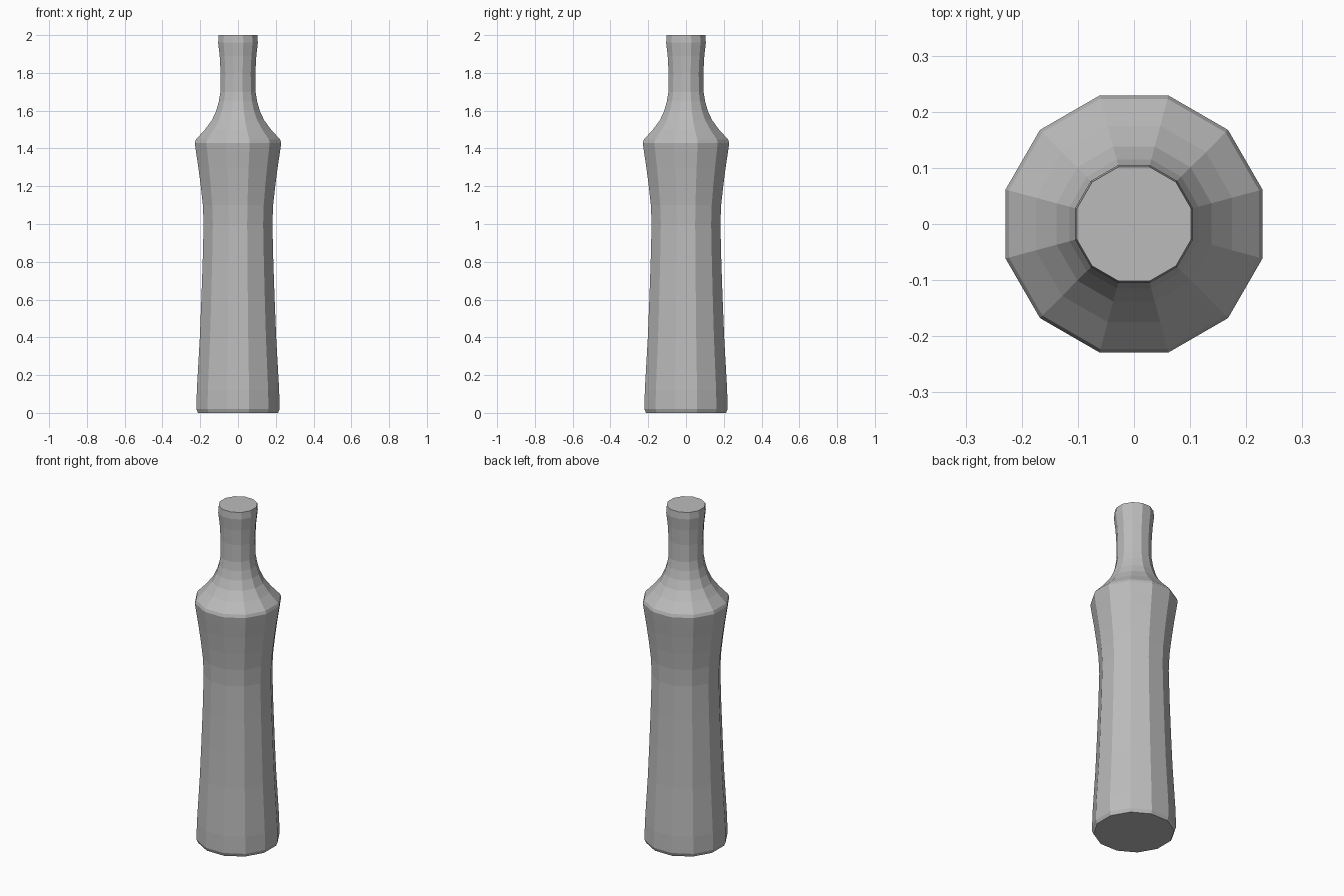
import bpy
import bmesh
from math import cos, sin, pi

cube = bpy.data.objects.get("Cube")
if cube:
    bpy.data.objects.remove(cube, do_unlink=True)

SIDES = 12

# Half-width across flats and height, from base to mouth
PROFILE = [
    (0.212, 0.0), (0.220, 0.02), (0.218, 0.12), (0.210, 0.26),
    (0.202, 0.40), (0.194, 0.60), (0.187, 0.80), (0.182, 1.00),
    (0.186, 1.10), (0.197, 1.20), (0.210, 1.30), (0.222, 1.38),
    (0.229, 1.43), (0.223, 1.447), (0.175, 1.50), (0.138, 1.55),
    (0.115, 1.60), (0.101, 1.65), (0.093, 1.70), (0.092, 1.80),
    (0.097, 1.89), (0.105, 1.96), (0.102, 2.0),
]


def make_material(name, color):
    mat = bpy.data.materials.new(name)
    mat.use_nodes = True
    mat.diffuse_color = color
    mat.node_tree.nodes["Principled BSDF"].inputs["Base Color"].default_value = color
    return mat


def lathe(name, profile, mat):
    """Closed faceted solid of revolution with flats facing the axes."""
    bm = bmesh.new()
    rings = []
    for half_width, z in profile:
        radius = half_width / cos(pi / SIDES)
        angles = [(i + 0.5) * 2 * pi / SIDES for i in range(SIDES)]
        rings.append([bm.verts.new((radius * cos(a), radius * sin(a), z)) for a in angles])
    for low, high in zip(rings, rings[1:]):
        for i in range(SIDES):
            j = (i + 1) % SIDES
            bm.faces.new((low[i], low[j], high[j], high[i]))
    bm.faces.new(rings[0][::-1])
    bm.faces.new(rings[-1])
    mesh = bpy.data.meshes.new(name)
    bm.to_mesh(mesh)
    bm.free()
    mesh.materials.append(mat)
    obj = bpy.data.objects.new(name, mesh)
    bpy.context.collection.objects.link(obj)
    return obj


# Bottle: waisted body, sloping shoulder, flared neck, flat closed top
grey = make_material("plain grey", (0.5, 0.5, 0.5, 1.0))
lathe("bottle", PROFILE, grey)
